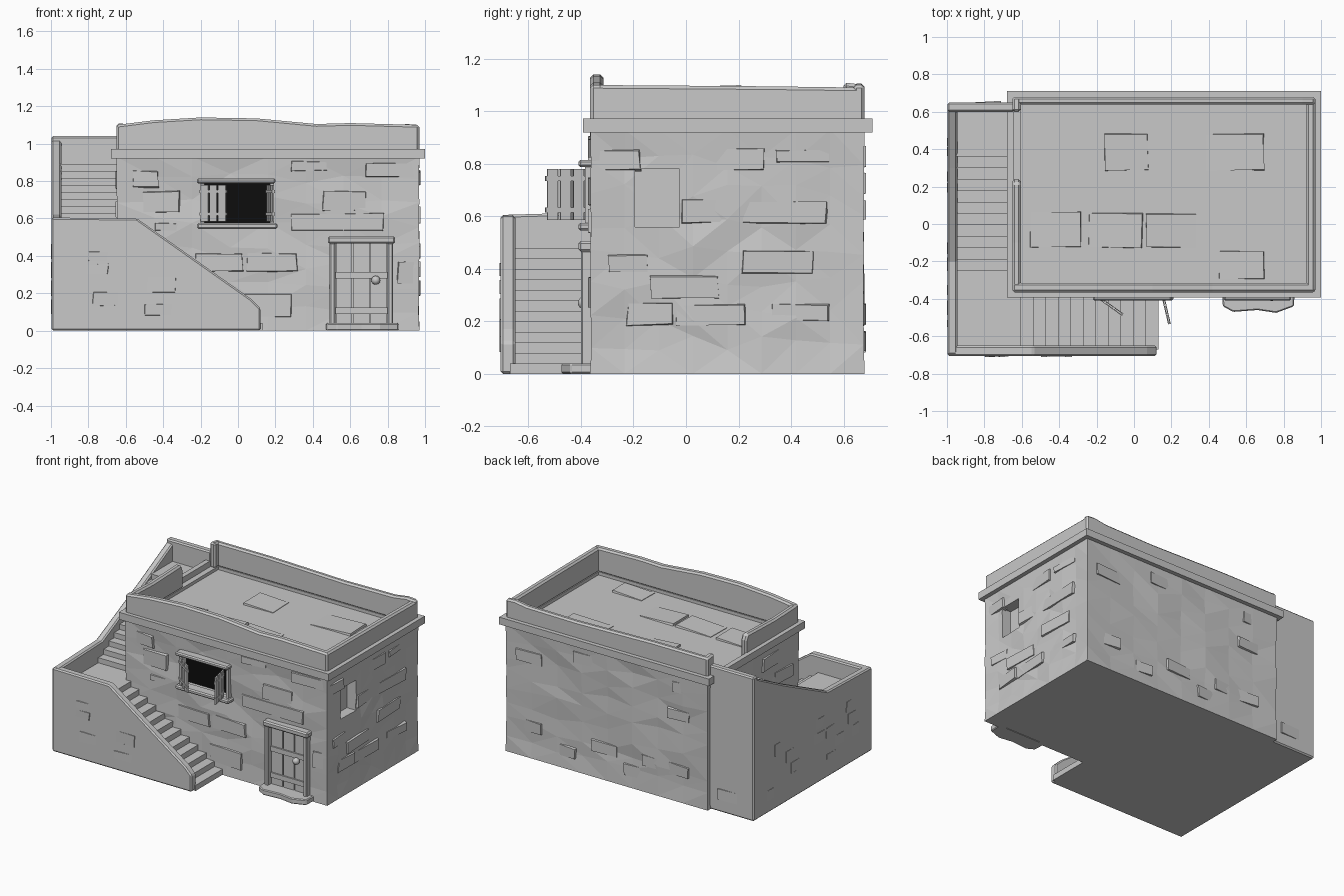
import bpy, bmesh, math, random
from mathutils import Vector, Matrix

random.seed(4)
if "Cube" in bpy.data.objects:
    bpy.data.objects.remove(bpy.data.objects["Cube"])


def material(name, rgb):
    m = bpy.data.materials.new(name)
    m.use_nodes = True
    m.diffuse_color = (*rgb, 1)
    m.node_tree.nodes["Principled BSDF"].inputs["Base Color"].default_value = (*rgb, 1)
    return m


STONE = material("grey stone", (0.58, 0.58, 0.58))
DARK = material("black opening", (0.004, 0.004, 0.004))


def finish(bm, name, mat=STONE):
    bmesh.ops.recalc_face_normals(bm, faces=bm.faces)
    me = bpy.data.meshes.new(name)
    bm.to_mesh(me)
    bm.free()
    me.materials.append(mat)
    ob = bpy.data.objects.new(name, me)
    bpy.context.collection.objects.link(ob)
    return ob


def bevel(ob, width):
    mod = ob.modifiers.new("bevel", 'BEVEL')
    mod.width, mod.segments, mod.limit_method = width, 1, 'ANGLE'
    return ob


def add_box(bm, lo, hi):
    lo, hi = Vector(lo), Vector(hi)
    geo = bmesh.ops.create_cube(bm, size=1)
    for v in geo["verts"]:
        v.co = (lo + hi) / 2 + v.co * (hi - lo)


def box(name, lo, hi, mat=STONE, width=0):
    bm = bmesh.new()
    add_box(bm, lo, hi)
    ob = finish(bm, name, mat)
    return bevel(ob, width) if width else ob


def prism(name, pts, axis, lo, hi, width=0):
    """Extrude a side profile along x or y."""
    bm = bmesh.new()
    place = (lambda p, t: (p[0], t, p[1])) if axis == 'y' else (lambda p, t: (t, p[0], p[1]))
    rings = [[bm.verts.new(place(p, t)) for p in pts] for t in (lo, hi)]
    for r in rings:
        bm.faces.new(r)
    for i in range(len(pts)):
        j = (i + 1) % len(pts)
        bm.faces.new((rings[0][i], rings[0][j], rings[1][j], rings[1][i]))
    ob = finish(bm, name)
    return bevel(ob, width) if width else ob


def cut(ob, lo, hi):
    cutter = box("cutter", lo, hi)
    cutter.hide_render = True
    mod = ob.modifiers.new("cut", 'BOOLEAN')
    mod.object, mod.operation, mod.solver = cutter, 'DIFFERENCE', 'EXACT'
    bpy.context.view_layer.objects.active = ob
    bpy.ops.object.modifier_apply(modifier=mod.name)
    bpy.data.objects.remove(cutter)


# House body: wall faces worn slightly inward from crisp corners, sunken roof
bm = bmesh.new()
add_box(bm, (-.65, -.365, 0), (.97, .68, .93))
bmesh.ops.subdivide_edges(bm, edges=bm.edges, cuts=7, use_grid_fill=True)
bm.normal_update()
for v in bm.verts:
    if 0.01 < v.co.z < 0.92:
        n = Vector((v.normal.x, v.normal.y, 0))
        corner = min(abs(n.x), abs(n.y)) > .3
        v.co -= n * random.uniform(0, .006 if corner else .016)
        v.co.z += random.uniform(-.03, .03)
bmesh.ops.triangulate(bm, faces=bm.faces)
body = finish(bm, "house_body")
cut(body, (-.605, -.315, .907), (.922, .638, 1.1))
cut(body, (-.2, -.5, .57), (.18, -.29, .79))
cut(body, (.89, -.195, .56), (1.1, -.025, .78))
cut(body, (.52, -.5, -.1), (.8, -.34, .47))
box("window_darkness", (-.2, -.31, .57), (.18, -.302, .79), DARK)

# Parapet with worn, wavy tops; the left side leaves a gap for the stairs
FRONT_TOP = [(.97, 1.1), (.6, 1.11), (.42, 1.105), (.1, 1.135), (-.2, 1.14), (-.45, 1.125), (-.65, 1.1)]
BACK_TOP = [(.97, 1.1), (.9, 1.105), (.8, 1.09), (.4, 1.085), (-.2, 1.1), (-.65, 1.1)]
RIGHT_TOP = [(.68, 1.09), (.3, 1.095), (-.365, 1.1)]
LEFT_TOP = [(.24, 1.06), (.22, 1.1), (-.1, 1.09), (-.365, 1.1)]
POST_TOP = [(.68, 1.1), (.6, 1.11)]


def parapet(name, top, axis, lo, hi):
    base = [(top[-1][0], .925), (top[0][0], .925)]
    prism(name, base + top, axis, lo, hi, .012)


parapet("parapet_front", FRONT_TOP, 'y', -.365, -.315)
parapet("parapet_back", BACK_TOP, 'y', .638, .68)
parapet("parapet_right", RIGHT_TOP, 'x', .922, .97)
parapet("parapet_left", LEFT_TOP, 'x', -.65, -.605)
parapet("parapet_post", POST_TOP, 'x', -.65, -.605)

# Ledge band around the house
box("ledge_front", (-.68, -.392, .92), (1, -.36, .972))
box("ledge_back", (-.68, .675, .92), (1, .71, .972))
box("ledge_right", (.965, -.36, .92), (1, .675, .972))
box("ledge_left", (-.68, -.36, .92), (-.645, .675, .972))


# Stairs: a lower flight along the front, a landing, an upper flight along the side
def flight(start, run, base, rise, count):
    pts = []
    for i in range(count):
        pts += [(start + run * i, base + rise * i), (start + run * i, base + rise * (i + 1))]
    return pts


lower = flight(.13, -.8 / 12, 0, .04, 12)
prism("lower_stairs", lower + [(-.97, .48), (-.97, 0)], 'y', -.67, -.355)
upper = flight(-.25, .061, .48, .41 / 11, 11)
prism("upper_stairs", [(-.4, 0), (-.4, .48)] + upper + [(.62, .89), (.62, 0)], 'x', -.97, -.64)

# Low walls beside the stairs
prism("stair_wall_front", [(-.997, 0), (.12, 0), (.12, .12), (.07, .17), (-.54, .6), (-.997, .605)],
      'y', -.706, -.65, .009)
prism("stair_wall_left", [(-.7, 0), (.65, 0), (.65, 1.04), (.3, .86), (-.2, .62), (-.7, .605)],
      'x', -.997, -.945, .009)
box("stair_wall_back", (-.997, .6, 0), (-.64, .65, 1.04), width=.009)


# Stone blocks, each leaning a little out of its wall
def blocks(name, place, rects):
    bm = bmesh.new()
    for u0, v0, u1, v1 in rects:
        tilt = random.choice((-1, 1)) * .006
        ring = []
        for front in (False, True):
            for u, v in ((u0, v0), (u1, v0), (u1, v1), (u0, v1)):
                s = .007 if front else 0
                cu, cv = (s if u == u0 else -s), (s if v == v0 else -s)
                out = .002 + (tilt if u == u0 else -tilt) if front else -.03
                j = random.uniform(-.005, .005)
                ring.append(bm.verts.new(place(u + cu + j, v + cv + j, out)))
        bm.faces.new(ring[4:])
        for i in range(4):
            j = (i + 1) % 4
            bm.faces.new((ring[i], ring[j], ring[4 + j], ring[4 + i]))
        bm.faces.new(ring[:4])
    finish(bm, name)


def courses(u0, u1, top, chance):
    """Scatter blocks along regular courses; top gives the wall height at u."""
    out, z, row = [], .08, 0
    while z < .86:
        u = u0 + .03 + .09 * (row % 2)
        while u < u1 - .1:
            w = random.uniform(.14, .26)
            if random.random() < chance and u + w < u1 and z + .12 < min(top(u), top(u + w)):
                out.append((u, z, u + w, z + .09))
            u += w + .01
        z += .1
        row += 1
    return out


blocks("front_blocks", lambda u, v, d: (u, -.365 - d, v), [
    (-.57, .76, -.42, .86), (-.51, .63, -.31, .75), (-.45, .53, -.28, .58), (.28, .85, .48, .91),
    (.45, .64, .69, .75), (.28, .53, .78, .63), (-.23, .31, .03, .42), (.04, .31, .32, .42),
    (.02, .07, .29, .2), (.85, .25, .96, .37), (.68, .82, .95, .9)])
blocks("stair_front_blocks", lambda u, v, d: (u, -.706 - d * .6, v), [
    (-.8, .37, -.64, .43), (-.87, .3, -.69, .36), (-.57, .2, -.33, .29), (-.78, .13, -.57, .21),
    (-.5, .08, -.28, .15)])
blocks("right_blocks", lambda u, v, d: (.967 + d, u, v), [
    (-.35, .77, -.17, .86), (.1, .77, .3, .86), (-.02, .57, .2, .67), (.21, .57, .54, .66),
    (-.3, .38, -.14, .46), (-.14, .28, .13, .38), (.21, .38, .49, .47), (-.23, .18, -.05, .27),
    (-.04, .18, .23, .27), (.32, .2, .55, .27), (.34, .8, .55, .86)])
blocks("roof_blocks", lambda u, v, d: (u, v, .914 + d), [
    (-.56, -.13, -.28, .07), (-.25, -.13, .05, .06), (.06, -.13, .34, .06),
    (-.16, .28, .08, .49), (.38, .28, .7, .49), (.45, -.3, .7, -.14)])
blocks("back_blocks", lambda u, v, d: (u, .677 + d, v), courses(-.62, .94, lambda u: .95, .25))
blocks("stair_back_blocks", lambda u, v, d: (u, .65 + d, v), courses(-.98, -.66, lambda u: 1, .5))
blocks("stair_left_blocks", lambda u, v, d: (-.996 - d * .5, u, v),
       courses(-.68, .62, lambda u: .6 + max(0, min(.42, (u + .22) * .48)), .4))
blocks("left_house_blocks", lambda u, v, d: (-.648 - d, u, v), [(-.3, .6, -.1, .7), (-.2, .75, .05, .86)])

# Window surround and open shutters
box("window_sill", (-.22, -.41, .545), (.21, -.33, .575), width=.008)
box("window_lintel", (-.22, -.41, .787), (.2, -.33, .815), width=.008)
for side, x in (("left", .172), ("right", -.2)):
    box("window_jamb_" + side, (x, -.385, .57), (x + .02, -.33, .79))


def shutter(name, hinge, tip):
    bm = bmesh.new()
    span = Vector(tip) - Vector(hinge)
    w = span.length
    for i in range(3):
        add_box(bm, (w * i / 3 + .004, -.005, .585), (w * (i + 1) / 3 - .006, .005, .78))
    for z in (.615, .735):
        add_box(bm, (0, -.008, z), (w, .007, z + .018))
    turn = Matrix.Rotation(math.atan2(span.y, span.x), 4, 'Z')
    bm.transform(Matrix.Translation((*hinge, 0)) @ turn)
    finish(bm, name)


shutter("shutter_right", (-.2, -.385), (-.06, -.485))
shutter("shutter_left", (.155, -.385), (.19, -.535))

# Plank door with frame, rails, knob and doorstep
for i in range(3):
    x = .52 + i * .28 / 3
    box("door_plank", (x + .003, -.362, .03), (x + .09, -.335, .47))
for z in (.09, .28):
    box("door_rail", (.52, -.372, z), (.8, -.355, z + .035))
for x in (.49, .8):
    box("door_post", (x, -.4, .03), (x + .03, -.335, .47), width=.006)
box("door_lintel", (.48, -.41, .465), (.84, -.335, .505), width=.009)
bpy.ops.mesh.primitive_uv_sphere_add(segments=12, ring_count=8, radius=.024, location=(.737, -.388, .27))
knob = bpy.context.object
knob.name = "door_knob"
knob.data.materials.append(STONE)
bpy.ops.object.shade_smooth_by_angle()

bm = bmesh.new()
outline = [(.47, -.34), (.475, -.44), (.53, -.47), (.66, -.46), (.76, -.475), (.855, -.44), (.86, -.34)]
slab = bm.faces.new([bm.verts.new((x, y, 0)) for x, y in outline])
geo = bmesh.ops.extrude_face_region(bm, geom=[slab])["geom"]
bmesh.ops.translate(bm, vec=(0, 0, .04), verts=[g for g in geo if isinstance(g, bmesh.types.BMVert)])
bevel(finish(bm, "doorstep"), .006)
